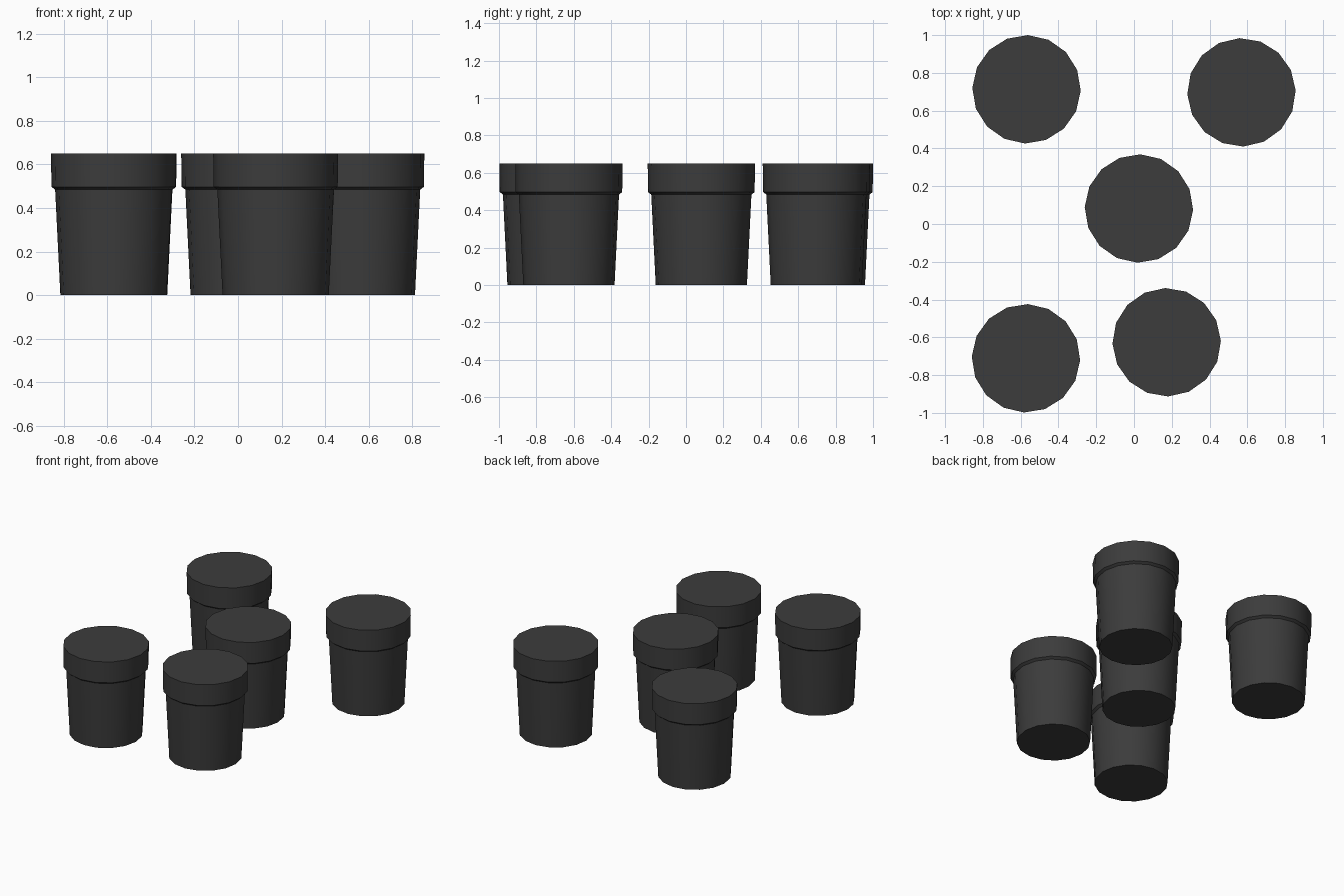
import bpy, bmesh
from math import radians, cos, sin, tau

cube = bpy.data.objects.get("Cube")
if cube:
    bpy.data.objects.remove(cube, do_unlink=True)

COLOR = (0.045, 0.045, 0.045, 1)
plastic = bpy.data.materials.new("charcoal_plastic")
plastic.use_nodes = True
plastic.diffuse_color = COLOR
plastic.node_tree.nodes["Principled BSDF"].inputs["Base Color"].default_value = COLOR

SIDES = 16
# Radius and height pairs from the base up to the lid top
PROFILE = [(0.244, 0), (0.268, 0.484), (0.273, 0.488), (0.285, 0.497), (0.287, 0.651)]


def lidded_tub(name, x, y, turn):
    """Tapered round tub with an overhanging flat lid."""
    bm = bmesh.new()
    rings = []
    for r, z in PROFILE:
        angles = [tau * i / SIDES for i in range(SIDES)]
        rings.append([bm.verts.new((r * cos(a), r * sin(a), z)) for a in angles])
    # Side walls
    for low, high in zip(rings, rings[1:]):
        for i in range(SIDES):
            j = (i + 1) % SIDES
            bm.faces.new((low[i], low[j], high[j], high[i]))
    # Base and lid top
    bm.faces.new(rings[0][::-1])
    bm.faces.new(rings[-1])
    mesh = bpy.data.meshes.new(name)
    bm.to_mesh(mesh)
    bm.free()
    mesh.materials.append(plastic)
    tub = bpy.data.objects.new(name, mesh)
    tub.location = (x, y, 0)
    tub.rotation_euler.z = radians(turn)
    bpy.context.collection.objects.link(tub)
    bpy.ops.object.select_all(action="DESELECT")
    tub.select_set(True)
    bpy.context.view_layer.objects.active = tub
    bpy.ops.object.shade_smooth_by_angle(angle=radians(30))


lidded_tub("tub_back_right", -0.569, 0.713, -1.5)
lidded_tub("tub_back_left", 0.569, 0.697, 2)
lidded_tub("tub_middle", 0.026, 0.082, -1.5)
lidded_tub("tub_front_right", -0.572, -0.711, -2)
lidded_tub("tub_front_left", 0.173, -0.626, 1.5)
